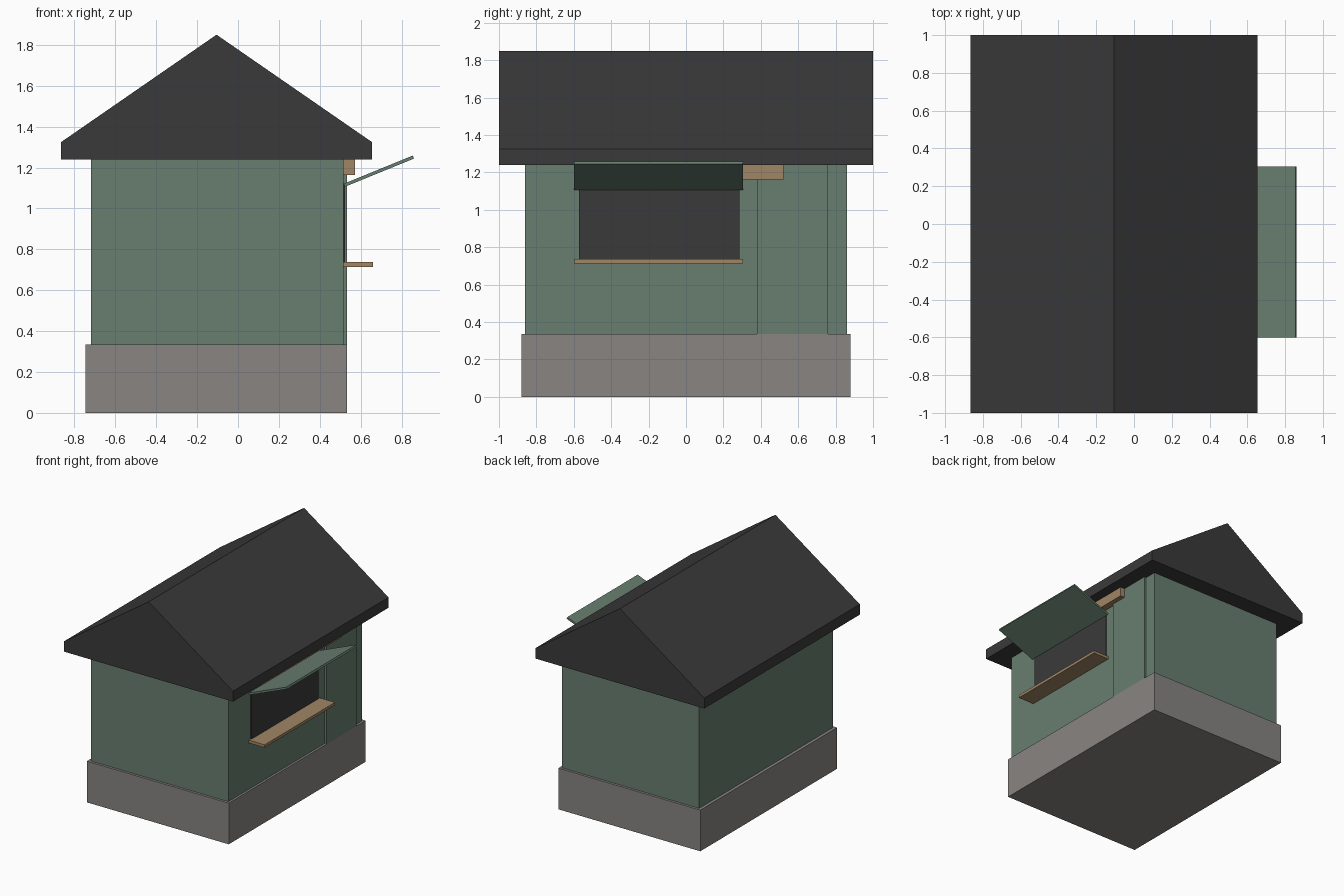
import bpy
import math

old = bpy.data.objects.get("Cube")
if old:
    bpy.data.objects.remove(old, do_unlink=True)


def material(name, rgb):
    # Convert 0-255 display values to linear
    col = [(c / 255 / 12.92) if c < 11 else ((c / 255 + 0.055) / 1.055) ** 2.4 for c in rgb]
    m = bpy.data.materials.new(name)
    m.use_nodes = True
    m.diffuse_color = (*col, 1)
    m.node_tree.nodes["Principled BSDF"].inputs["Base Color"].default_value = (*col, 1)
    return m


green = material("sage green", (104, 126, 112))
stone = material("warm grey", (136, 133, 130))
wood = material("light wood", (160, 134, 102))
charcoal = material("charcoal", (58, 58, 58))


def extrude_profile(name, profile, y0, y1, mat):
    """Prism with an (x, z) outline running along y."""
    n = len(profile)
    verts = [(x, y, z) for y in (y0, y1) for x, z in profile]
    faces = [tuple(range(n)), tuple(reversed(range(n, 2 * n)))]
    faces += [(i, i + n, (i + 1) % n + n, (i + 1) % n) for i in range(n)]
    mesh = bpy.data.meshes.new(name)
    mesh.from_pydata(verts, [], faces)
    mesh.materials.append(mat)
    obj = bpy.data.objects.new(name, mesh)
    bpy.context.collection.objects.link(obj)
    return obj


def box(name, x, y, z, mat):
    outline = [(x[0], z[0]), (x[1], z[0]), (x[1], z[1]), (x[0], z[1])]
    return extrude_profile(name, outline, y[0], y[1], mat)


WALL_X = 0.515
EAVE_Z = 1.24
BASE_Z = 0.335
HATCH_Y = (-0.6, 0.305)

# Base and walls
box("foundation", (-0.745, 0.533), (-0.88, 0.88), (0, BASE_Z), stone)
box("walls", (-0.72, WALL_X), (-0.86, 0.86), (BASE_Z, EAVE_Z), green)

# Solid gabled roof with square eaves
extrude_profile("roof", [(-0.865, EAVE_Z), (0.655, EAVE_Z), (0.655, 1.325),
                         (-0.105, 1.85), (-0.865, 1.325)], -1, 1, charcoal)

# Door and serving window
box("door", (WALL_X, 0.533), (0.38, 0.76), (BASE_Z, EAVE_Z), green)
box("window_opening", (WALL_X, 0.524), (-0.572, 0.285), (0.735, 1.12), charcoal)
box("counter_shelf", (WALL_X, 0.66), HATCH_Y, (0.714, 0.737), wood)
box("sign_board", (WALL_X, 0.572), (-0.52, 0.52), (1.163, EAVE_Z), wood)

# Raised hatch, tilted outward over the window
tilt = math.atan2(0.138, 0.335)
dx, dz = -0.016 * math.sin(tilt), 0.016 * math.cos(tilt)
low, high = (0.523, 1.106), (0.861, 1.244)
extrude_profile("raised_hatch", [low, high, (high[0] + dx, high[1] + dz),
                                 (low[0] + dx, low[1] + dz)], *HATCH_Y, green)
